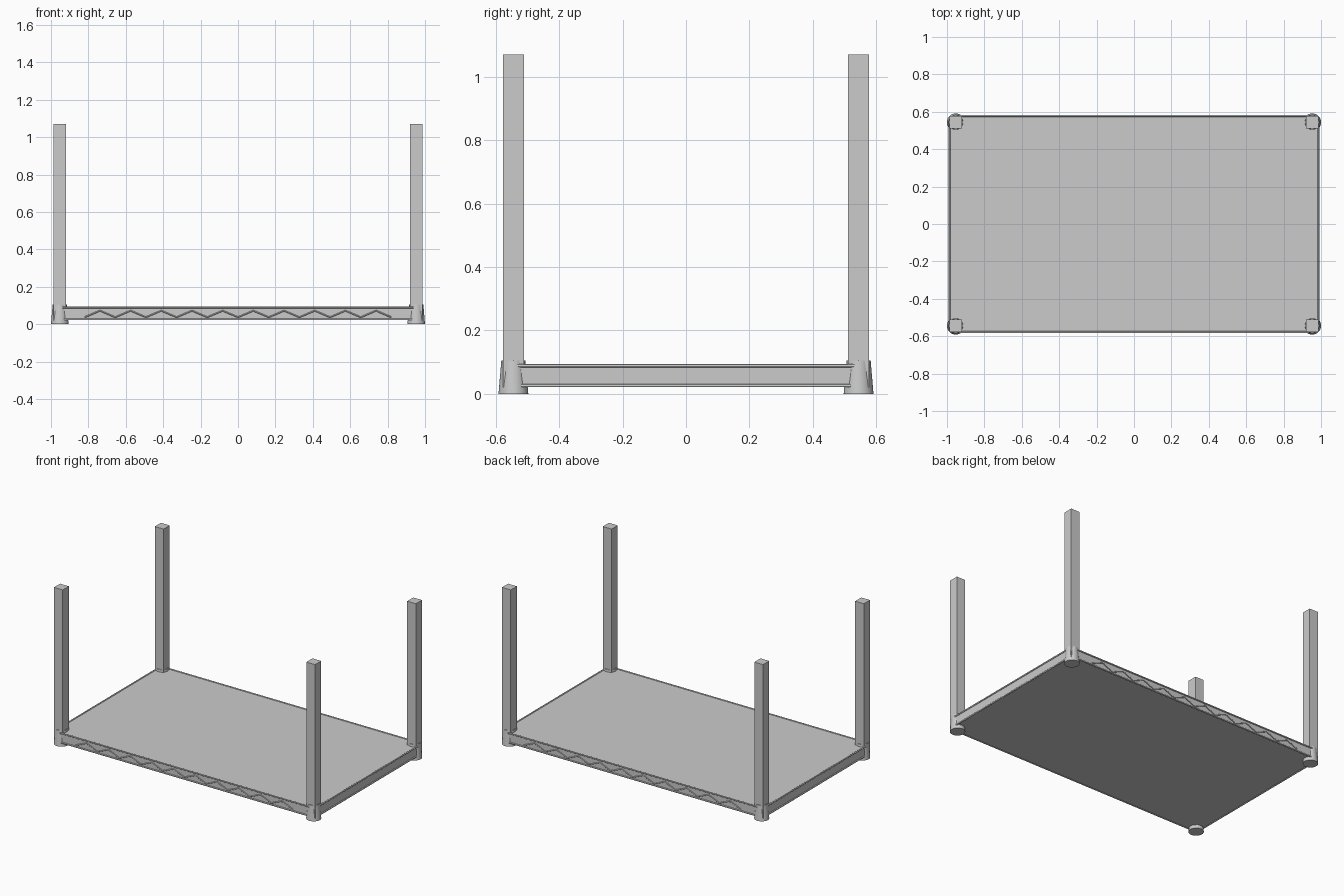
import bpy
from mathutils import Vector

if "Cube" in bpy.data.objects:
    bpy.data.objects.remove(bpy.data.objects["Cube"])

PX, PY = 0.953, 0.544       # post centres
EX, EY = 0.985, 0.577       # shelf panel edges


def box(name, lo, hi):
    lo, hi = Vector(lo), Vector(hi)
    bpy.ops.mesh.primitive_cube_add(size=1, location=(lo + hi) / 2)
    ob = bpy.context.object
    ob.name = name
    ob.dimensions = hi - lo
    bpy.ops.object.transform_apply(location=False, rotation=False, scale=True)
    return ob


def rod(name, points, radius):
    cu = bpy.data.curves.new(name, 'CURVE')
    cu.dimensions = '3D'
    cu.bevel_depth = radius
    cu.bevel_resolution = 2
    cu.use_fill_caps = True
    sp = cu.splines.new('POLY')
    sp.points.add(len(points) - 1)
    for p, co in zip(sp.points, points):
        p.co = (*co, 1)
    ob = bpy.data.objects.new(name, cu)
    bpy.context.collection.objects.link(ob)
    return ob


# Shelf deck
box("shelf_deck", (-EX, -EY, 0.025), (EX, EY, 0.089))

# Posts with tapered round collars
for sx, side in ((-1, "left"), (1, "right")):
    for sy, end in ((-1, "front"), (1, "back")):
        x, y = sx * PX, sy * PY
        h = 0.033
        box(f"{end}_{side}_post", (x - h, y - h, 0.02), (x + h, y + h, 1.07))
        bpy.ops.mesh.primitive_cone_add(vertices=32, radius1=0.047, radius2=0.038,
                                        depth=0.105, location=(x, y, 0.0525))
        bpy.context.object.name = f"{end}_{side}_collar"
        bpy.ops.object.shade_smooth_by_angle()

# Rim rods along the top and bottom edges, zigzag wire on the long sides
for s, end, side in ((-1, "front", "left"), (1, "back", "right")):
    for z, level in ((0.089, "top"), (0.026, "bottom")):
        y, x = s * (EY + 0.001), s * (EX + 0.001)
        rod(f"{end}_{level}_rim", [(-PX, y, z), (PX, y, z)], 0.005)
        rod(f"{side}_{level}_rim", [(x, -PY, z), (x, PY, z)], 0.005)
    zig = [(-0.82 + 0.082 * i, s * EY, 0.072 if i % 2 else 0.037) for i in range(21)]
    rod(f"{end}_zigzag_wire", zig, 0.004)
